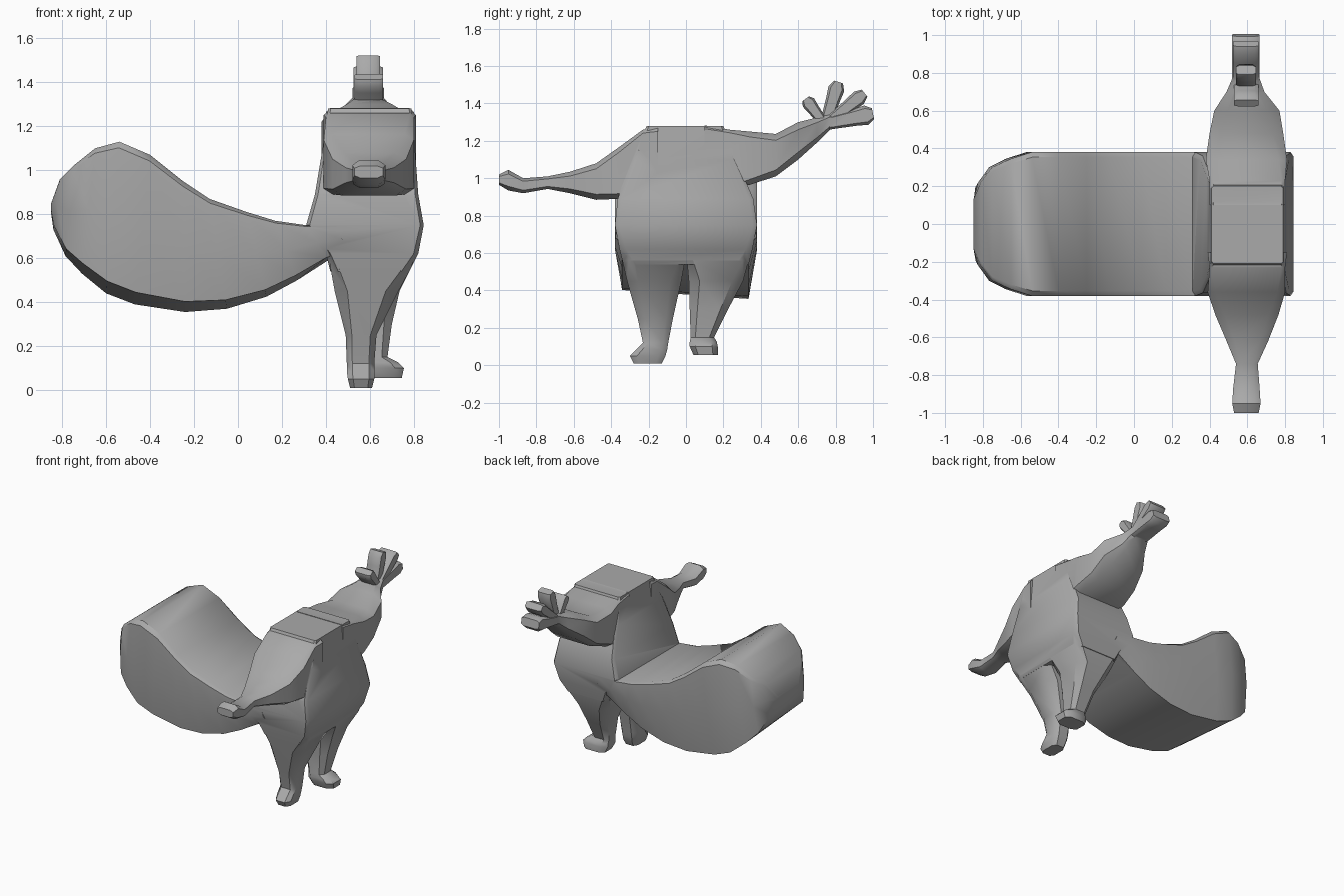
import bpy, bmesh, math
from mathutils import Vector

if "Cube" in bpy.data.objects:
    bpy.data.objects.remove(bpy.data.objects["Cube"])

mat = bpy.data.materials.new("plain grey")
mat.diffuse_color = (0.4, 0.4, 0.4, 1)
mat.use_nodes = True
mat.node_tree.nodes["Principled BSDF"].inputs["Base Color"].default_value = mat.diffuse_color


def loft(name, rings):
    """Closed skin through rings that share one point count."""
    bm = bmesh.new()
    loops = [[bm.verts.new(p) for p in r] for r in rings]
    n = len(loops[0])
    for a, b in zip(loops, loops[1:]):
        for i in range(n):
            bm.faces.new((a[i], a[(i + 1) % n], b[(i + 1) % n], b[i]))
    bm.faces.new(loops[0])
    bm.faces.new(loops[-1])
    bmesh.ops.recalc_face_normals(bm, faces=bm.faces[:])
    me = bpy.data.meshes.new(name)
    bm.to_mesh(me)
    bm.free()
    ob = bpy.data.objects.new(name, me)
    bpy.context.collection.objects.link(ob)
    me.materials.append(mat)
    return ob


def octagon(a0, a1, b0, b1, c):
    """Rectangle with corners cut by fraction c."""
    da, db = (a1 - a0) * c, (b1 - b0) * c
    return [(a0 + da, b0), (a1 - da, b0), (a1, b0 + db), (a1, b1 - db),
            (a1 - da, b1), (a0 + da, b1), (a0, b1 - db), (a0, b0 + db)]


def flat(z, x0, x1, y0, y1, c=0.2):
    return [(x, y, z) for x, y in octagon(x0, x1, y0, y1, c)]


def upright(y, x0, x1, z0, z1, c=0.2, lean=0.0):
    return [(x, y + lean * (z - z0), z) for x, z in octagon(x0, x1, z0, z1, c)]


# trunk: z, x range, y range, corner cut
trunk = loft("torso", [flat(*r) for r in [
    (1.28, .41, .79, -.21, .2, .03), (1.1, .385, .805, -.29, .27, .03),
    (.89, .35, .82, -.365, .36, .03), (.75, .31, .845, -.38, .38, .03),
    (.62, .40, .82, -.355, .355, .05), (.54, .42, .78, -.335, .335, .1)]])

# arms: y, x range, z range, corner cut
arm_front = loft("lowered_arm", [upright(*r) for r in [
    (-.15, .39, .81, .89, 1.27, .05), (-.23, .40, .80, .89, 1.26, .05),
    (-.36, .39, .80, .89, 1.165, .1), (-.48, .43, .765, .885, 1.08, .15),
    (-.62, .49, .71, .92, 1.035), (-.74, .54, .655, .943, 1.01),
    (-.87, .525, .665, .92, 1.0), (-.95, .52, .67, .935, 1.045),
    (-1.0, .53, .66, .965, 1.02)]])
arm_back = loft("raised_arm", [upright(*r) for r in [
    (.1, .40, .80, .92, 1.283, .05), (.23, .40, .80, .94, 1.26, .05),
    (.34, .38, .81, .965, 1.25, .1), (.48, .40, .79, 1.01, 1.237, .15),
    (.6, .425, .77, 1.1, 1.30), (.7, .49, .69, 1.19, 1.325),
    (.77, .52, .665, 1.26, 1.345), (.84, .53, .65, 1.275, 1.35)]])


# fingers: base and tip in y, z, half width in the hand plane, x range
def finger(name, base, tip, w, x0, x1):
    p, q = Vector((0, *base)), Vector((0, *tip))
    d = (q - p).normalized()
    side = Vector((0, -d.z, d.y))
    rings = []
    for t, s in ((0, .7), (.6, .9), (.85, 1.05), (1, .6)):
        m = p.lerp(q, t)
        rings.append([m + side * a + Vector((x, 0, 0))
                      for x, a in octagon(x0, x1, -w * s, w * s, .15)])
    return loft(name, rings)


fingers = [finger("thumb", (.74, 1.29), (.64, 1.425), .036, .53, .66),
           finger("finger_1", (.74, 1.27), (.815, 1.515), .042, .54, .645),
           finger("finger_2", (.75, 1.29), (.955, 1.455), .04, .525, .66),
           finger("finger_3", (.76, 1.295), (1.0, 1.345), .05, .52, .665)]

# legs with feet: rings stacked in z
leg_front = loft("front_leg", [flat(*r) for r in [
    (.66, .41, .81, -.35, .0, .05), (.56, .42, .79, -.34, -.005, .1),
    (.45, .44, .73, -.315, -.025), (.25, .49, .63, -.258, -.07),
    (.12, .495, .62, -.23, -.095), (.085, .495, .62, -.265, -.1),
    (.05, .50, .62, -.30, -.11), (.01, .51, .61, -.28, -.13)]])
leg_back = loft("back_leg", [flat(*r) for r in [
    (.66, .41, .81, .0, .35, .05), (.56, .42, .79, .005, .335, .1),
    (.45, .45, .735, .015, .305), (.3, .52, .70, .02, .225),
    (.15, .55, .68, .025, .15), (.125, .55, .73, .02, .165),
    (.10, .55, .755, .02, .17), (.055, .57, .745, .04, .17)]])

# tail: top x, z, bottom x, z, half width
tail_rows = [(.45, .75, .5, .62, .375), (.31, .75, .41, .59, .38),
             (.17, .77, .27, .5, .38), (.04, .81, .13, .425, .38),
             (-.13, .87, -.05, .37, .38), (-.25, .95, -.24, .355, .38),
             (-.4, 1.07, -.47, .39, .38), (-.54, 1.13, -.6, .44, .38),
             (-.65, 1.1, -.71, .53, .345), (-.75, 1.02, -.785, .61, .30),
             (-.81, .96, -.84, .73, .22), (-.85, .85, -.85, .8, .13)]
rings = []
for tx, tz, bx, bz, w in tail_rows:
    def at(t, y):
        return (tx + (bx - tx) * t, y, tz + (bz - tz) * t)
    rings.append([at(0, -w * .93), at(0, w * .93), at(.04, w), at(.5, w),
                  at(1, w * .88), at(.92, -w * .9), at(.5, -w), at(.04, -w)])
tail = loft("tail", rings)

# weld everything into one skin
body = trunk
body.name = "body"
for part in [arm_front, arm_back, leg_front, leg_back, tail] + fingers:
    m = body.modifiers.new("union", 'BOOLEAN')
    m.operation, m.solver, m.object = 'UNION', 'EXACT', part
    bpy.context.view_layer.objects.active = body
    bpy.ops.object.modifier_apply(modifier=m.name)
    bpy.data.objects.remove(part)

bpy.ops.object.select_all(action='DESELECT')
body.select_set(True)
bpy.context.view_layer.objects.active = body
bpy.ops.object.shade_smooth_by_angle(angle=math.radians(40))
